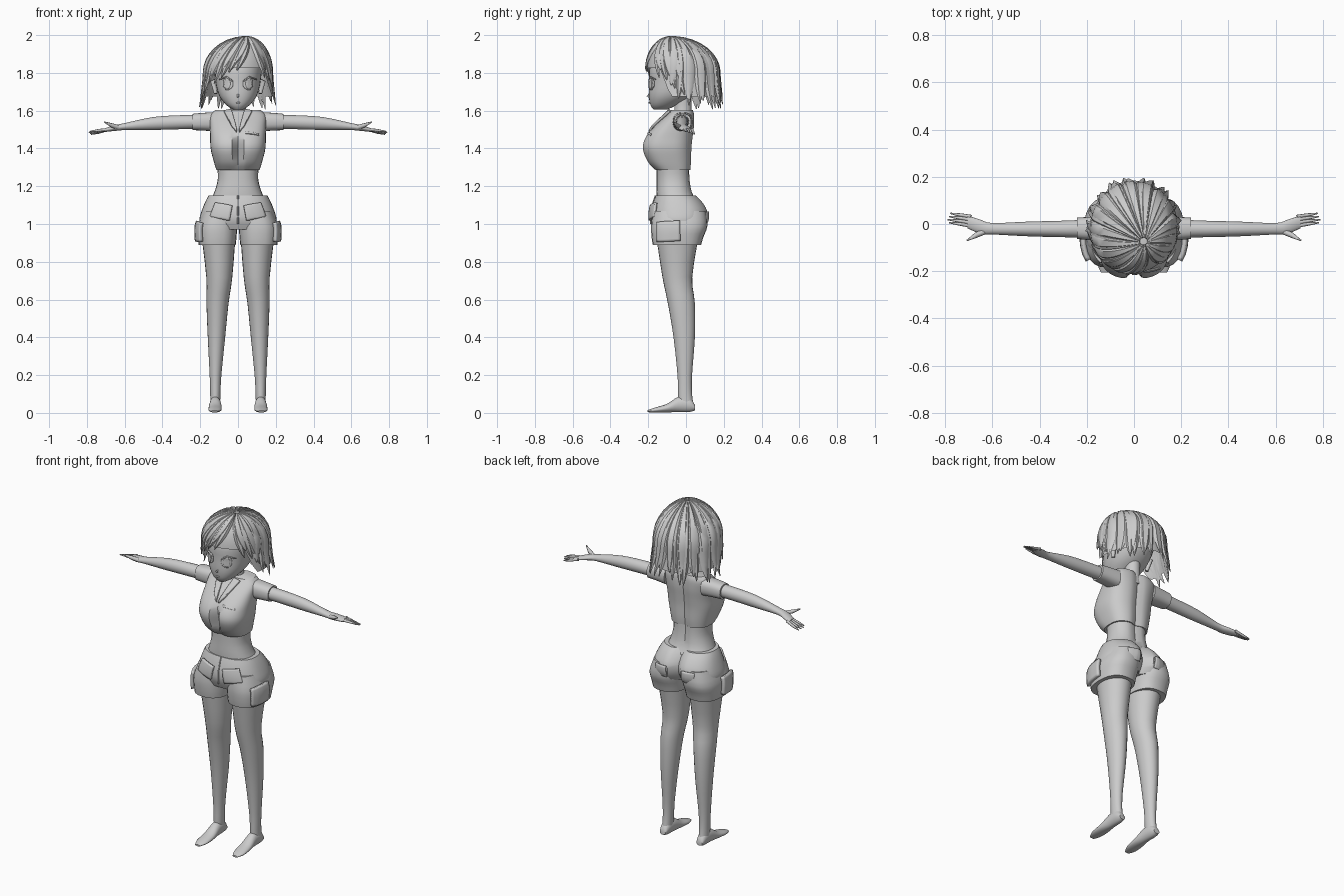
import bpy, bmesh, math, random
from math import sin, cos, pi, radians, exp
from mathutils import Vector

cube = bpy.data.objects.get("Cube")
if cube:
    bpy.data.objects.remove(cube)
random.seed(4)

grey = bpy.data.materials.new("plain grey")
grey.use_nodes = True
tone = (0.6, 0.6, 0.6, 1)
grey.diffuse_color = tone
grey.node_tree.nodes["Principled BSDF"].inputs["Base Color"].default_value = tone


def finish(name, bm, mirror=False):
    bmesh.ops.recalc_face_normals(bm, faces=bm.faces)
    mesh = bpy.data.meshes.new(name)
    bm.to_mesh(mesh)
    bm.free()
    mesh.materials.append(grey)
    obj = bpy.data.objects.new(name, mesh)
    bpy.context.collection.objects.link(obj)
    if mirror:
        obj.modifiers.new("mirror", "MIRROR")
    return obj


def bridge(bm, rings, caps=True):
    for low, high in zip(rings, rings[1:]):
        n = len(low)
        for i in range(n):
            j = (i + 1) % n
            bm.faces.new((low[i], low[j], high[j], high[i]))
    if caps:
        bm.faces.new(rings[0])
        bm.faces.new(rings[-1])


def smooth_rows(rows, steps):
    """Catmull-Rom interpolation of section rows."""
    out = []
    for k in range(len(rows) - 1):
        quad = [rows[max(k - 1, 0)], rows[k], rows[k + 1], rows[min(k + 2, len(rows) - 1)]]
        for s in range(steps):
            t = s / steps
            out.append([b + t / 2 * (c - a + t * (2*a - 5*b + 4*c - d + t * (3*(b - c) + d - a)))
                        for a, b, c, d in zip(*quad)])
    return out + [list(rows[-1])]


def loft(name, axis, rows, mirror=False, power=2, shape=None, sides=24, steps=3):
    """Rows hold position along the axis, then min and max of the two other axes."""
    bm, rings = bmesh.new(), []
    for t, a0, a1, b0, b1 in smooth_rows(rows, steps):
        ring = []
        for i in range(sides):
            u = 2 * pi * i / sides
            c, s = [math.copysign(abs(v) ** (2 / power), v) for v in (cos(u), sin(u))]
            a, b = (a0 + a1 + (a1 - a0) * c) / 2, (b0 + b1 + (b1 - b0) * s) / 2
            p = Vector({"x": (t, a, b), "y": (a, t, b), "z": (a, b, t)}[axis])
            if shape:
                shape(p)
            ring.append(bm.verts.new(p))
        rings.append(ring)
    bridge(bm, rings)
    return finish(name, bm, mirror)


def centred(rows):
    return [(z, -w, w, y0, y1) for z, w, y0, y1 in rows]


def tube(name, points, radii, mirror=False):
    curve = bpy.data.curves.new(name, "CURVE")
    curve.dimensions = "3D"
    curve.bevel_depth, curve.bevel_resolution, curve.use_fill_caps = 1, 2, True
    spline = curve.splines.new("POLY")
    spline.points.add(len(points) - 1)
    for sp, p, r in zip(spline.points, points, radii):
        sp.co, sp.radius = (*p, 1), r
    curve.materials.append(grey)
    obj = bpy.data.objects.new(name, curve)
    bpy.context.collection.objects.link(obj)
    if mirror:
        obj.modifiers.new("mirror", "MIRROR")


def patch(name, corners, target, thick, mirror=True, round_shape=False):
    """Thin plate laid on the surface of another part."""
    bm, n = bmesh.new(), 8
    a, b, c, d = map(Vector, corners)
    grid = []
    for i in range(n + 1):
        for j in range(n + 1):
            u, v = 2 * i / n - 1, 2 * j / n - 1
            if round_shape:
                u, v = u * math.sqrt(1 - v*v/2), v * math.sqrt(1 - u*u/2)
            u, v = (u + 1) / 2, (v + 1) / 2
            grid.append(bm.verts.new(a.lerp(b, u).lerp(d.lerp(c, u), v)))
    for i in range(n):
        for j in range(n):
            k = i * (n + 1) + j
            bm.faces.new((grid[k], grid[k + n + 1], grid[k + n + 2], grid[k + 1]))
    obj = finish(name, bm)
    wrap = obj.modifiers.new("wrap", "SHRINKWRAP")
    wrap.target, wrap.wrap_mode, wrap.offset = target, "ABOVE_SURFACE", thick / 2
    solid = obj.modifiers.new("solid", "SOLIDIFY")
    solid.thickness, solid.offset = thick, 0
    if mirror:
        obj.modifiers.new("mirror", "MIRROR")


# Legs and feet
loft("leg", "z", [(.03, .095, .147, -.04, .042), (.1, .093, .147, -.042, .032), (.2, .088, .15, -.045, .032),
     (.4, .068, .16, -.066, .047), (.58, .05, .167, -.096, .047), (.72, .03, .168, -.125, .033),
     (.95, .012, .195, -.16, .07)], mirror=True)
loft("foot", "y", [(.048, .102, .14, .014, .04), (.02, .094, .148, .005, .08), (-.04, .09, .15, .004, .085),
     (-.1, .086, .156, .003, .048), (-.165, .09, .156, .002, .028), (-.205, .108, .14, .004, .014)], mirror=True)


# Shorts, with a cleft at the back
def hip_cleft(p):
    if p.y > 0:
        p.y -= .05 * exp(-(p.x / .03) ** 2) * min(1, p.y / .05)


hips = loft("shorts_hips", "z", centred([(.97, .195, -.165, .09), (1.02, .205, -.185, .118), (1.07, .192, -.185, .118),
            (1.12, .172, -.172, .088), (1.152, .155, -.16, .055)]), power=2.4, shape=hip_cleft, sides=40)
short_leg = loft("shorts_leg", "z", [(.89, .012, .208, -.176, .08), (.93, .008, .212, -.182, .092),
                 (.99, .004, .212, -.185, .113), (1.07, .004, .185, -.175, .105)], mirror=True, power=2.5)
patch("front_pocket", [(.03, -.2, 1.1), (.14, -.19, 1.125), (.165, -.19, 1.04), (.045, -.21, 1.015)], hips, .014)
patch("cargo_pocket", [(.2, -.16, 1.01), (.23, -.03, 1.02), (.23, -.03, .91), (.2, -.16, .905)], short_leg, .018)
patch("back_pocket", [(.05, .14, 1.07), (.14, .13, 1.07), (.14, .13, .98), (.05, .14, .98)], hips, .008)
tube("fly_seam", [(0, -.162, 1.15), (0, -.187, 1.07), (0, -.186, 1.0)], [.004] * 3)


# Bare waist and neck
def spine(p):
    if p.y > 0:
        p.y -= .018 * exp(-(p.x / .025) ** 2)


loft("waist", "z", centred([(1.12, .148, -.155, .06), (1.17, .125, -.157, .035), (1.24, .107, -.155, .024),
     (1.32, .112, -.155, .022)]), power=2.3, shape=spine)
loft("neck", "z", centred([(1.54, .06, -.08, .035), (1.6, .042, -.062, .03), (1.7, .042, -.065, .03)]))


# Vest with bust and short sleeves
def bust(p):
    if p.y < -.08:
        fade = exp(-((p.z - 1.39) / .08) ** 2)
        p.y += .05 * fade * exp(-(p.x / .02) ** 2)
    spine(p)


vest = loft("vest", "z", centred([(1.287, .115, -.165, .026), (1.33, .128, -.205, .03), (1.4, .145, -.232, .032),
            (1.46, .147, -.215, .038), (1.52, .148, -.165, .045), (1.575, .147, -.105, .045),
            (1.603, .12, -.078, .038)]), power=2.7, shape=bust, sides=48, steps=4)
loft("sleeve", "x", [(.12, -.07, .035, 1.49, 1.592), (.19, -.068, .03, 1.495, 1.588),
     (.242, -.063, .027, 1.497, 1.583)], mirror=True, power=2.5)
patch("collar", [(.035, -.09, 1.61), (.075, -.09, 1.6), (.035, -.17, 1.52), (.004, -.2, 1.49)], vest, .014)
patch("chest_pocket", [(.04, -.2, 1.49), (.12, -.2, 1.49), (.12, -.2, 1.475), (.04, -.2, 1.475)], vest, .006, mirror=False)

# Arms and hands
loft("arm", "x", [(.16, -.058, .02, 1.505, 1.578), (.3, -.056, .014, 1.502, 1.576), (.45, -.052, .01, 1.498, 1.566),
     (.6, -.044, .004, 1.497, 1.534), (.65, -.042, .018, 1.493, 1.524), (.705, -.018, .036, 1.487, 1.507)], mirror=True)
for i, finger in enumerate(["index", "middle", "ring", "little"]):
    y = -.008 + .013 * i
    reach = .79 - .006 * abs(i - 1)
    tube(finger + "_finger", [(.69, y, 1.5), (.74, y + .008, 1.496 - .004 * i), (reach, y + .014, 1.49 - .005 * i)],
         [.008, .007, .003], True)
tube("thumb", [(.63, -.03, 1.51), (.67, -.048, 1.523), (.708, -.07, 1.54)], [.013, .011, .003], True)

# Head and face
head = loft("head", "z", centred([(1.605, .025, -.17, -.1), (1.63, .062, -.188, -.05), (1.68, .1, -.197, .03),
            (1.75, .118, -.195, .09), (1.83, .125, -.192, .11), (1.91, .1, -.15, .09), (1.95, .05, -.1, .05)]),
            power=2.2, sides=32)
tube("nose", [(0, -.185, 1.7), (0, -.203, 1.677), (0, -.19, 1.67)], [.004, .006, .004])
tube("mouth", [(-.02, -.184, 1.645), (0, -.194, 1.642), (.02, -.184, 1.645)], [.002, .005, .002])
patch("eye", [(.03, -.21, 1.775), (.1, -.19, 1.775), (.1, -.19, 1.71), (.03, -.21, 1.71)], head, .006, round_shape=True)
patch("iris", [(.045, -.21, 1.77), (.085, -.2, 1.77), (.085, -.2, 1.715), (.045, -.21, 1.715)], head, .009, round_shape=True)
tube("eyelash", [(.028, -.196, 1.755), (.06, -.191, 1.778), (.1, -.16, 1.765)], [.003, .005, .003], True)
tube("ear", [(.112, -.03, 1.76), (.13, -.02, 1.75), (.118, -.035, 1.69)], [.012, .018, .01], True)


# Hair: a shell round the skull, then tapered locks from the crown
def hair_point(theta, phi, scale):
    extra = max(0, phi - pi / 2) * .19
    r = sin(min(phi, pi / 2)) + extra * .35 + extra ** 2 * 2.5
    z = 1.8 + (.19 * cos(phi) * scale if phi < pi / 2 else -extra)
    hub = max(0, 1 - r)
    return Vector((.182 * r * scale * cos(theta) + .045 * hub,
                   -.02 + .198 * r * scale * sin(theta) - .06 * hub, z))


bm, rings = bmesh.new(), []
for k in range(1, 15):
    ring = []
    for i in range(48):
        theta = 2 * pi * i / 48
        limit = 128 - 46 * min(1, max(0, -sin(theta) - .3) * 3)
        ring.append(bm.verts.new(hair_point(theta, radians(limit) * k / 14, .95)))
    rings.append(ring)
bridge(bm, rings, caps=False)
bm.faces.new(rings[0])
finish("hair_shell", bm)


def lock(bm, theta, length, sweep, width, lift):
    rings, n = [], 12
    for k in range(n + 1):
        t = .04 + .96 * k / n
        mid, phi = theta + sweep * t * t, length * t
        w = width * (1 - t ** 5) + .01
        thick = .045 * (1 - t ** 6) + .008
        curl = lift + .05 * max(0, t - .75)
        rings.append([bm.verts.new(hair_point(mid + du * w, phi, .97 + curl + ds * thick))
                      for du, ds in ((-1, -.3), (-.45, .9), (.45, .9), (1, -.3), (0, -1))])
    bridge(bm, rings)


bm = bmesh.new()
for layer, count in ((0, 26), (1, 17)):
    for i in range(count):
        theta = 2 * pi * (i + .5 * layer) / count
        away = abs((theta - radians(285) + pi) % (2 * pi) - pi) / radians(85)
        ease = min(1, away) ** 1.5
        length = radians(88 + 56 * ease - 10 * layer + random.uniform(-6, 5))
        front = -sin(theta) > .2
        sweep = (-.4 if theta < radians(292) else .3) if front else random.uniform(-.12, .12)
        lock(bm, theta, length, sweep, pi / count * 1.1, .012 * layer)
finish("hair_locks", bm)

# Smooth shading with crisp creases
bpy.ops.object.select_all(action="DESELECT")
for obj in bpy.context.scene.objects:
    if obj.type == "MESH":
        obj.select_set(True)
        bpy.context.view_layer.objects.active = obj
bpy.ops.object.shade_smooth_by_angle(angle=radians(38))
